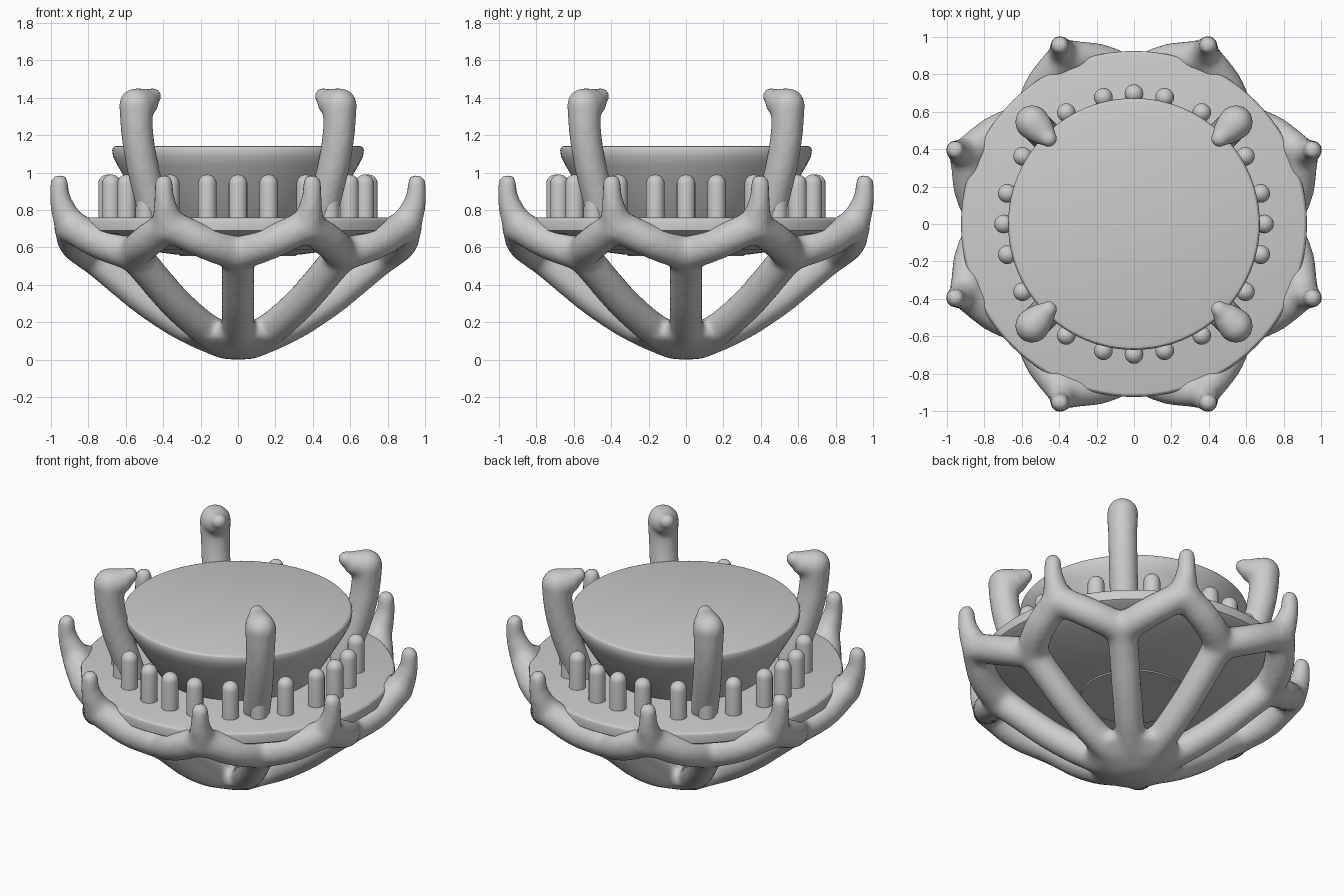
import bpy, bmesh
from math import sin, cos, pi, radians
from mathutils import Vector

if "Cube" in bpy.data.objects:
    bpy.data.objects.remove(bpy.data.objects["Cube"], do_unlink=True)

metal = bpy.data.materials.new("light grey")
metal.use_nodes = True
grey = (0.6, 0.6, 0.6, 1)
metal.diffuse_color = grey
metal.node_tree.nodes["Principled BSDF"].inputs["Base Color"].default_value = grey


def polar(deg, r, z):
    a = radians(deg)
    return Vector((r * cos(a), r * sin(a), z))


def activate(ob):
    bpy.ops.object.select_all(action='DESELECT')
    ob.select_set(True)
    bpy.context.view_layer.objects.active = ob


def finish(ob, angle=24):
    ob.data.materials.clear()
    ob.data.materials.append(metal)
    activate(ob)
    bpy.ops.object.shade_smooth_by_angle(angle=radians(angle))
    return ob


def lathe(name, profile, steps=96):
    """Spin a closed (radius, height) profile about the z axis."""
    bm = bmesh.new()
    verts = [bm.verts.new((r, 0, z)) for r, z in profile]
    edges = [bm.edges.new(p) for p in zip(verts, verts[1:])]
    bmesh.ops.spin(bm, geom=verts + edges, cent=(0, 0, 0), axis=(0, 0, 1),
                   angle=2 * pi, steps=steps, use_merge=True)
    bmesh.ops.remove_doubles(bm, verts=bm.verts, dist=0.0005)
    bmesh.ops.recalc_face_normals(bm, faces=bm.faces)
    me = bpy.data.meshes.new(name)
    bm.to_mesh(me)
    bm.free()
    ob = bpy.data.objects.new(name, me)
    bpy.context.collection.objects.link(ob)
    return ob


def tubes(name, paths):
    """Round tubes along smooth paths of (point, radius), with ball ends."""
    cu = bpy.data.curves.new(name, 'CURVE')
    cu.dimensions = '3D'
    cu.bevel_depth = 1
    cu.bevel_resolution = 5
    cu.use_fill_caps = True
    cu.resolution_u = 8
    for path in paths:
        sp = cu.splines.new('BEZIER')
        sp.bezier_points.add(len(path) - 1)
        for bp, (p, r) in zip(sp.bezier_points, path):
            bp.co, bp.radius = p, r
            bp.handle_left_type = bp.handle_right_type = 'AUTO'
    ob = bpy.data.objects.new(name, cu)
    bpy.context.collection.objects.link(ob)
    activate(ob)
    bpy.ops.object.convert(target='MESH')
    ob = bpy.context.object
    bm = bmesh.new()
    bm.from_mesh(ob.data)
    for path in paths:
        p, r = path[-1]
        ball = bmesh.ops.create_uvsphere(bm, u_segments=20, v_segments=12, radius=r)
        bmesh.ops.translate(bm, verts=ball["verts"], vec=p)
    bm.to_mesh(ob.data)
    bm.free()
    return ob


def melt(ob, voxel, smoothing):
    """Fuse overlapping pieces into one softly blended surface."""
    activate(ob)
    rm = ob.modifiers.new("fuse", 'REMESH')
    rm.mode = 'VOXEL'
    rm.voxel_size = voxel
    sm = ob.modifiers.new("soften", 'SMOOTH')
    sm.factor = 0.5
    sm.iterations = smoothing
    for m in ("fuse", "soften"):
        bpy.ops.object.modifier_apply(modifier=m)
    return finish(ob, 80)


# Basket: eight ribs, each forking to two neighbouring claw tips
paths = []
for k in range(8):
    a = 45 * k
    paths.append([(polar(a, 0.04, 0.09), 0.085), (polar(a, 0.18, 0.135), 0.09),
                  (polar(a, 0.43, 0.275), 0.09), (polar(a, 0.67, 0.465), 0.09),
                  (polar(a, 0.79, 0.57), 0.094)])
    for s in (-1, 1):
        paths.append([(polar(a, 0.79, 0.565), 0.094),
                      (polar(a + s * 11, 0.885, 0.625), 0.092),
                      (polar(a + s * 20.5, 0.955, 0.7), 0.09)])
    paths.append([(polar(a + 22.5, 0.96, 0.695), 0.092),
                  (polar(a + 22.5, 1.005, 0.79), 0.073),
                  (polar(a + 22.5, 1.03, 0.87), 0.056),
                  (polar(a + 22.5, 1.033, 0.942), 0.053)])
basket = tubes("basket", paths)
hub = lathe("hub", [(0, 0), (0.09, 0.004), (0.2, 0.05), (0.3, 0.125),
                    (0.27, 0.19), (0, 0.17)], 48)
activate(basket)
hub.select_set(True)
bpy.ops.object.join()
melt(basket, 0.02, 11)

# Round gallery plate with a dished underside
finish(lathe("gallery_plate", [
    (0, 0.76), (0.9, 0.76), (0.913, 0.756), (0.921, 0.748), (0.925, 0.735),
    (0.922, 0.69), (0.9, 0.676), (0.75, 0.635), (0.55, 0.59), (0.33, 0.562),
    (0, 0.562)]))

# Central stone with tapering sides, its point reaching through the plate
finish(lathe("stone", [
    (0, 1.143), (0.65, 1.143), (0.663, 1.139), (0.67, 1.131), (0.673, 1.12),
    (0.668, 1.085), (0.645, 1.04), (0.58, 0.93), (0.48, 0.77), (0.31, 0.555),
    (0, 0.555)]))

# Four tall claws with wedge-shaped heads leaning over the stone
claws = []
for k in range(4):
    a = 45 + 90 * k
    claws.append([(polar(a, 0.62, 0.73), 0.08), (polar(a, 0.67, 0.88), 0.086),
                  (polar(a, 0.735, 1.08), 0.086), (polar(a, 0.765, 1.24), 0.087),
                  (polar(a, 0.77, 1.36), 0.092)])
    claws.append([(polar(a, 0.79, 1.33), 0.07), (polar(a, 0.74, 1.364), 0.09),
                  (polar(a, 0.69, 1.383), 0.075), (polar(a, 0.645, 1.408), 0.047)])
melt(tubes("claws", claws), 0.016, 5)

# Ring of round-topped pins around the stone
pin_profile = [(0, 0.7), (0.05, 0.7), (0.05, 0.94)]
pin_profile += [(0.05 * cos(t * pi / 12), 0.94 + 0.05 * sin(t * pi / 12))
                for t in range(1, 7)]
pin = lathe("pin", pin_profile, 20)
finish(pin)
for k in range(4):
    for off in (0, 13.6, 31.3, 45, 58.7, 76.4):
        copy = bpy.data.objects.new("pin", pin.data)
        copy.location = polar(90 * k + off, 0.697, 0)
        bpy.context.collection.objects.link(copy)
bpy.data.objects.remove(pin, do_unlink=True)
